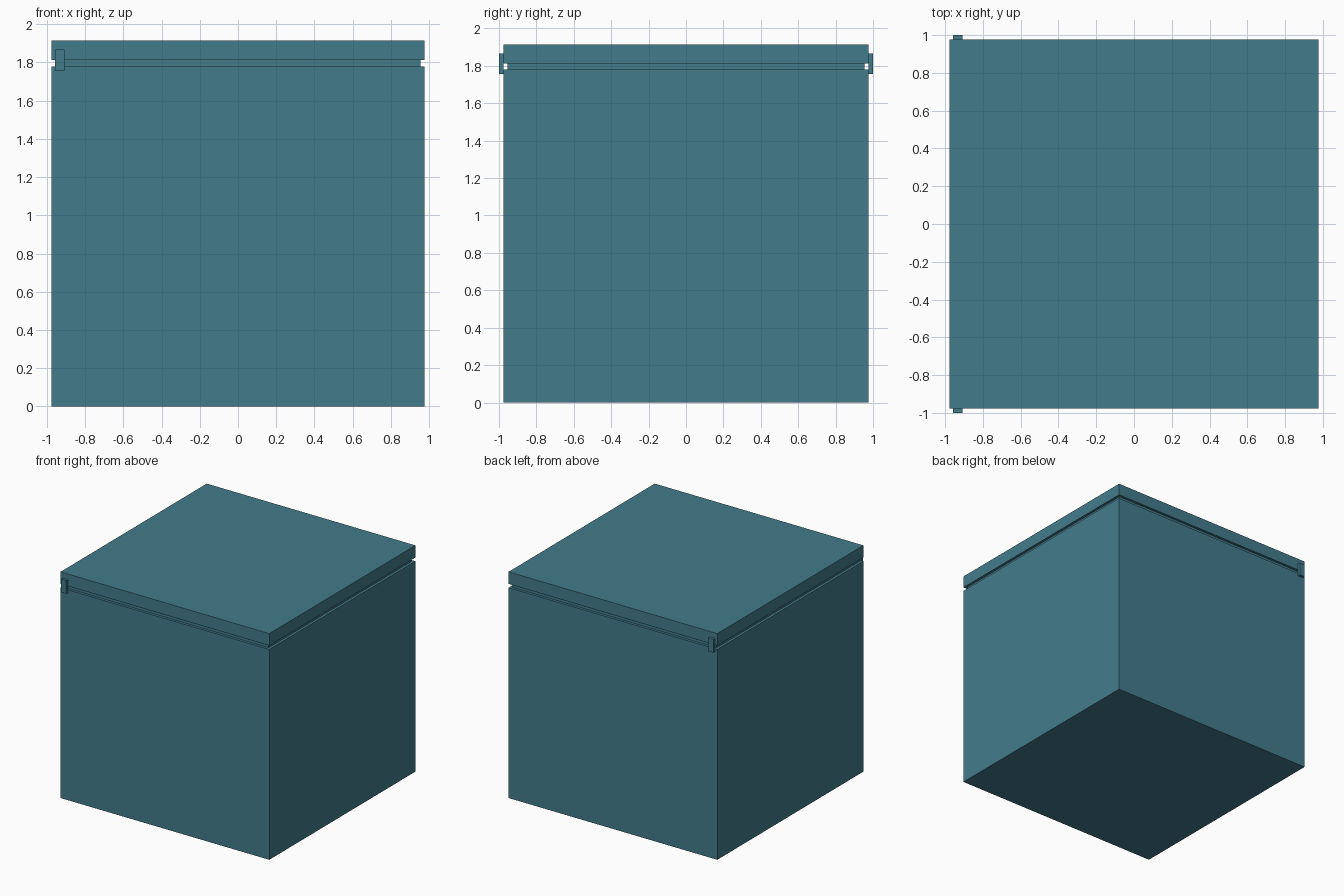
import bpy

if "Cube" in bpy.data.objects:
    bpy.data.objects.remove(bpy.data.objects["Cube"])

# Shared paint
paint = bpy.data.materials.new("teal_paint")
paint.diffuse_color = (0.055, 0.2, 0.26, 1.0)
paint.use_nodes = True
paint.node_tree.nodes["Principled BSDF"].inputs["Base Color"].default_value = paint.diffuse_color


def box(name, x, y, z):
    """Axis-aligned box from (min, max) pairs."""
    spans = (x, y, z)
    bpy.ops.mesh.primitive_cube_add(size=1, location=[(a + b) / 2 for a, b in spans])
    ob = bpy.context.object
    ob.name = name
    ob.scale = [b - a for a, b in spans]
    bpy.ops.object.transform_apply(location=False, rotation=False, scale=True)
    ob.data.materials.append(paint)
    return ob


HALF = 0.977   # half width of chest
RIM = 0.955    # half width of recessed rim
BODY_TOP, LID_BOTTOM, LID_TOP = 1.78, 1.812, 1.914

# Chest body, recessed rim and lid
box("chest_body", (-HALF, HALF), (-HALF, HALF), (0, BODY_TOP))
box("recessed_rim", (-RIM, RIM), (-RIM, RIM), (BODY_TOP, LID_BOTTOM))
box("lid", (-HALF, HALF), (-HALF, HALF), (LID_BOTTOM, LID_TOP))

# Hinge plates bridging body and lid on front and back
for name, side in (("front_hinge_plate", -1), ("back_hinge_plate", 1)):
    y = sorted((side * HALF, side * 1.0))
    box(name, (-0.957, -0.908), y, (1.756, 1.867))
